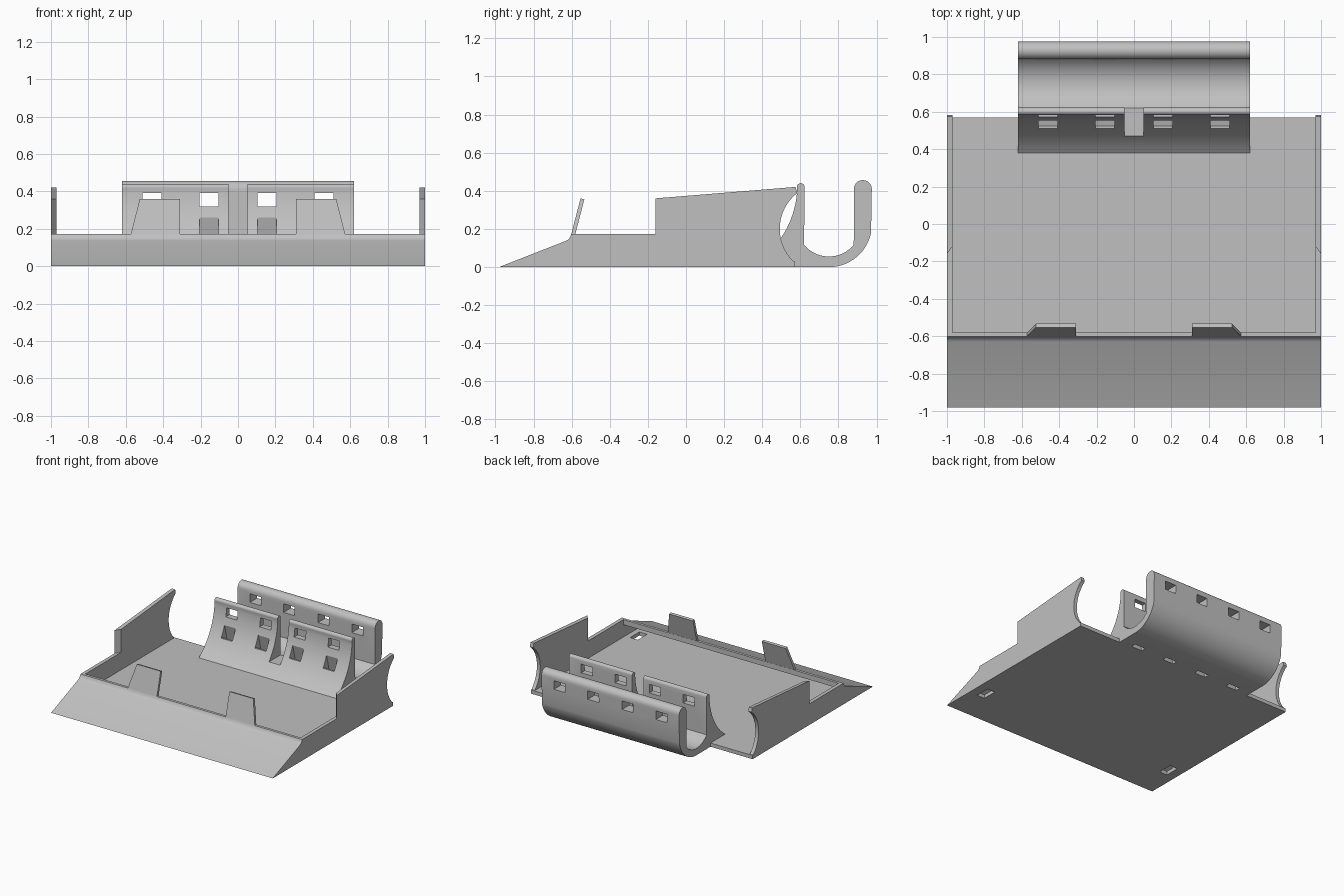
import bpy, bmesh, math
from mathutils import Vector

cube = bpy.data.objects.get("Cube")
if cube:
    bpy.data.objects.remove(cube, do_unlink=True)

GREY = (0.53, 0.53, 0.53, 1)
grey = bpy.data.materials.new("plain_grey")
grey.use_nodes = True
grey.diffuse_color = GREY
grey.node_tree.nodes["Principled BSDF"].inputs["Base Color"].default_value = GREY


def prism(name, outline, offset, place):
    """Extrude a flat outline by an offset; place maps 2D points to 3D."""
    bm = bmesh.new()
    face = bm.faces.new([bm.verts.new(place(*p)) for p in outline])
    ext = bmesh.ops.extrude_face_region(bm, geom=[face])
    verts = [g for g in ext["geom"] if isinstance(g, bmesh.types.BMVert)]
    bmesh.ops.translate(bm, verts=verts, vec=Vector(offset))
    bmesh.ops.recalc_face_normals(bm, faces=bm.faces)
    mesh = bpy.data.meshes.new(name)
    bm.to_mesh(mesh)
    bm.free()
    mesh.materials.append(grey)
    obj = bpy.data.objects.new(name, mesh)
    bpy.context.collection.objects.link(obj)
    return obj


def side_prism(name, outline, x0, x1):
    return prism(name, outline, (x1 - x0, 0, 0), lambda y, z: (x0, y, z))


def box_outline(y0, y1, z0, z1):
    return [(y0, z0), (y1, z0), (y1, z1), (y0, z1)]


def arc(cy, cz, r, start, end, n):
    angles = [math.radians(start + (end - start) * i / n) for i in range(n + 1)]
    return [(cy + r * math.cos(a), cz + r * math.sin(a)) for a in angles]


def cut(obj, cutters):
    for c in cutters:
        mod = obj.modifiers.new(c.name, 'BOOLEAN')
        mod.operation = 'DIFFERENCE'
        mod.solver = 'EXACT'
        mod.object = c
        c.hide_render = True
    bpy.context.view_layer.update()
    mesh = bpy.data.meshes.new_from_object(
        obj.evaluated_get(bpy.context.evaluated_depsgraph_get()))
    obj.modifiers.clear()
    obj.data = mesh
    for c in cutters:
        bpy.data.objects.remove(c, do_unlink=True)


def smooth(obj):
    bpy.ops.object.select_all(action='DESELECT')
    obj.select_set(True)
    bpy.context.view_layer.objects.active = obj
    bpy.ops.object.shade_smooth_by_angle(angle=math.radians(30))


# Sloped front with rounded lip
slope = [(-.98, 0), (-.63, .137), (-.617, .145), (-.608, .156), (-.602, .172)]

# Floor and hollow sloped front panel in one section
tray = side_prism("floor_and_front", slope + [
    (-.58, .172), (-.58, .13), (-.83, .03), (.57, .03), (.57, 0)], -.97, .97)
cut(tray, [side_prism("floor_slot", box_outline(-.72, -.6, -.05, .06), x - .035, x + .035)
           for x in (-.89, .89)])
smooth(tray)

# Side walls with a step and a scooped rear edge
scoop = arc(.73, .2, .238, 128, 225, 16)
wall = slope + [(-.16, .172), (-.16, .36), (.575, .42)] + scoop + [(.57, .03), (.57, 0)]
for name, s in (("left_wall", 1), ("right_wall", -1)):
    obj = side_prism(name, wall, s * .97, s)
    for v in obj.data.vertices:
        if abs(v.co.y + .16) < .001 and abs(v.co.x) < .98:
            v.co.y += .04
    smooth(obj)

# Rear trough: curved inner arm, round channel, outer arm
trough = ([(.57, 0), (.57, .03)]
          + arc(.09, .43, .494, -54, -2, 16)
          + arc(.602, .42, .02, 180, 0, 8)
          + arc(.75, .225, .17, 220, 320, 16)
          + arc(.928, .409, .047, 180, 0, 12)
          + arc(.75, .225, .226, -12, -84, 12) + [(.77, 0)])
clip = side_prism("rear_trough", trough, -.62, .62)
cutters = [side_prism("notch", box_outline(.3, .66, .115, .6), -.05, .05)]
shaft = [(.465, .36), (.58, 0), (.595, -.05), (.632, -.05), (.62, 0), (.53, .36)]
shaft = [(.47, .17), (.525, .17), (.58, 0), (.595, -.05), (.632, -.05), (.62, 0),
         (.555, .26), (.47, .26)]
for x in (-.46, -.155, .155, .46):
    cutters.append(side_prism("arm_hole", box_outline(.5, 1.1, .32, .39), x - .05, x + .05))
    cutters.append(side_prism("strap_shaft", shaft, x - .05, x + .05))
cut(clip, cutters)
smooth(clip)

# Leaning front tabs
for name, s in (("left_tab", 1), ("right_tab", -1)):
    prism(name, [(s * .31, .165), (s * .575, .165), (s * .525, .36), (s * .31, .36)],
          (0, .02, -.005), lambda x, z: (x, -.604 + (z - .165) * .26, z))
